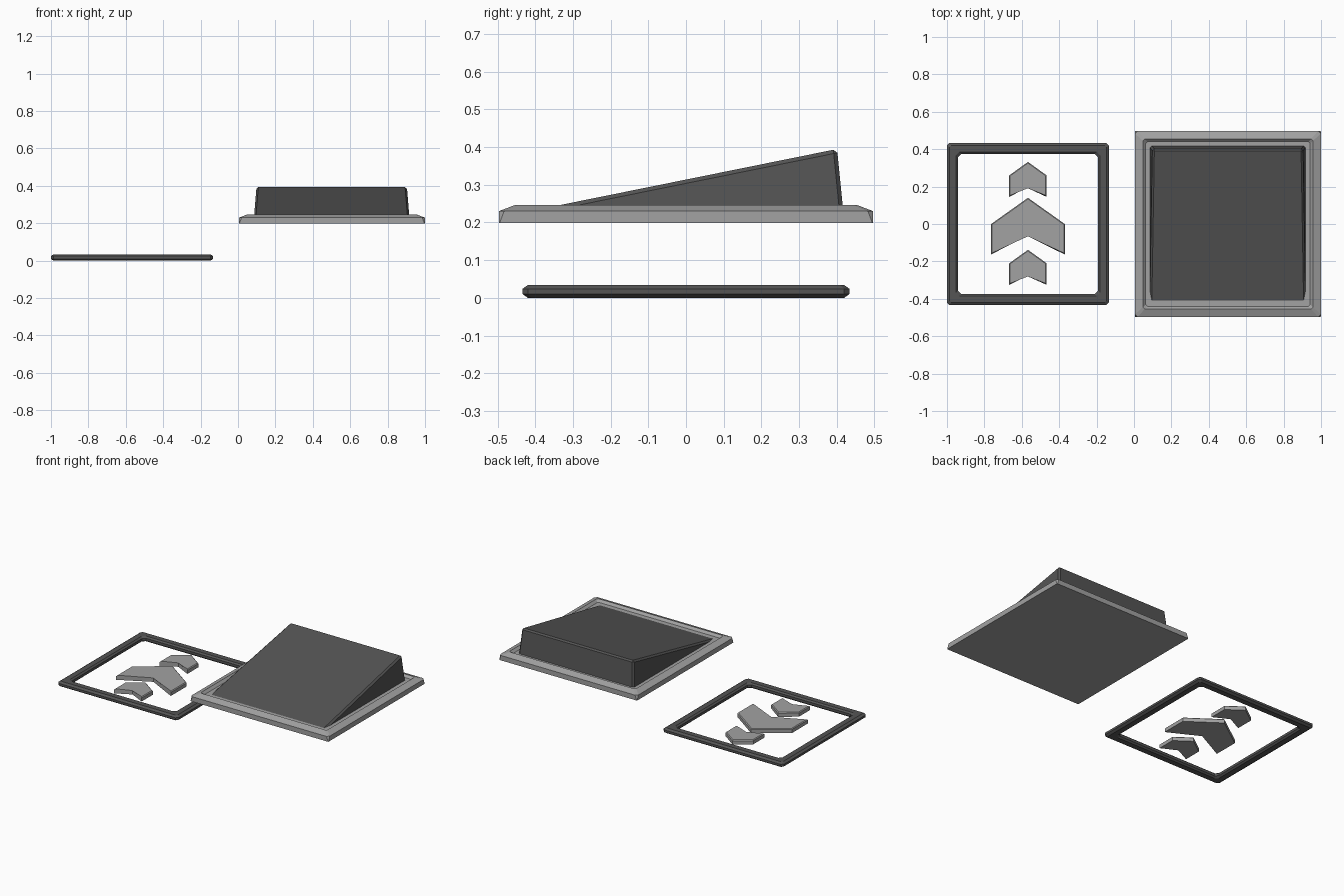
import bpy, bmesh

if "Cube" in bpy.data.objects:
    bpy.data.objects.remove(bpy.data.objects["Cube"])


def material(name, v):
    m = bpy.data.materials.new(name)
    m.diffuse_color = (v, v, v, 1)
    m.use_nodes = True
    m.node_tree.nodes["Principled BSDF"].inputs["Base Color"].default_value = m.diffuse_color
    return m


DARK = material("dark_grey", 0.09)
LIGHT = material("light_grey", 0.36)


def finish(bm, name, mat):
    bmesh.ops.recalc_face_normals(bm, faces=bm.faces)
    me = bpy.data.meshes.new(name)
    bm.to_mesh(me)
    bm.free()
    ob = bpy.data.objects.new(name, me)
    bpy.context.collection.objects.link(ob)
    me.materials.append(mat)
    return ob


def square_ring(bm, cx, half, z, cut):
    """Square loop with its four corners cut off."""
    c = half - cut
    pts = [(half, -c), (half, c), (c, half), (-c, half),
           (-half, c), (-half, -c), (-c, -half), (c, -half)]
    return [bm.verts.new((cx + x, y, z)) for x, y in pts]


def square_loft(name, cx, rows, mat, closed=False):
    """Loft square loops; either a closed tube or a capped solid."""
    bm = bmesh.new()
    rings = [square_ring(bm, cx, *r) for r in rows]
    pairs = list(zip(rings, rings[1:]))
    if closed:
        pairs.append((rings[-1], rings[0]))
    for a, b in pairs:
        for i in range(8):
            j = (i + 1) % 8
            bm.faces.new((a[i], a[j], b[j], b[i]))
    if not closed:
        bm.faces.new(rings[0])
        bm.faces.new(rings[-1])
    return finish(bm, name, mat)


def chevron(name, half, tip, shoulder, tail, notch):
    """Upward chevron plate with a small bevel."""
    bm = bmesh.new()
    cx = -0.567
    pts = [(0, tip), (-half, shoulder), (-half, tail),
           (0, notch), (half, tail), (half, shoulder)]
    lo = [bm.verts.new((cx + x, y, 0.003)) for x, y in pts]
    hi = [bm.verts.new((cx + x, y, 0.031)) for x, y in pts]
    bm.faces.new(lo)
    top = bm.faces.new(hi)
    for i in range(6):
        j = (i + 1) % 6
        bm.faces.new((lo[i], lo[j], hi[j], hi[i]))
    bmesh.ops.bevel(bm, geom=list(top.edges), offset=0.005, segments=1,
                    affect='EDGES', profile=0.5)
    return finish(bm, name, LIGHT)


# Flat border frame
square_loft("border_frame", -0.567, [
    (0.420, 0.000, 0.010), (0.434, 0.010, 0.015),
    (0.434, 0.024, 0.015), (0.420, 0.034, 0.010),
    (0.385, 0.034, 0.018), (0.375, 0.025, 0.018),
    (0.375, 0.009, 0.018), (0.385, 0.000, 0.018)], DARK, closed=True)

# Direction chevrons
chevron("large_chevron", 0.197, 0.14, 0.00, -0.163, -0.06)
chevron("front_chevron", 0.10, -0.138, -0.21, -0.325, -0.275)
chevron("back_chevron", 0.10, 0.332, 0.26, 0.145, 0.197)

# Square base with sloped rim and shallow recess
square_loft("ramp_base", 0.502, [
    (0.497, 0.198, 0.002), (0.497, 0.230, 0.014),
    (0.455, 0.246, 0.010), (0.440, 0.231, 0.010)], LIGHT)

# Wedge ramp, bevelled at the back and along the slope sides
bm = bmesh.new()
profile = [(-0.44, 0.225, 0.416), (0.418, 0.225, 0.416), (0.401, 0.395, 0.402)]
left = [bm.verts.new((0.501 - h, y, z)) for y, z, h in profile]
right = [bm.verts.new((0.501 + h, y, z)) for y, z, h in profile]
bm.faces.new(left)
bm.faces.new(right)
for i in range(3):
    j = (i + 1) % 3
    bm.faces.new((left[i], left[j], right[j], right[i]))
edges = [e for e in bm.edges if any(v.co.z > 0.3 for v in e.verts)]
bmesh.ops.bevel(bm, geom=edges, offset=0.010, segments=1,
                affect='EDGES', profile=0.5)
finish(bm, "wedge_ramp", DARK)
